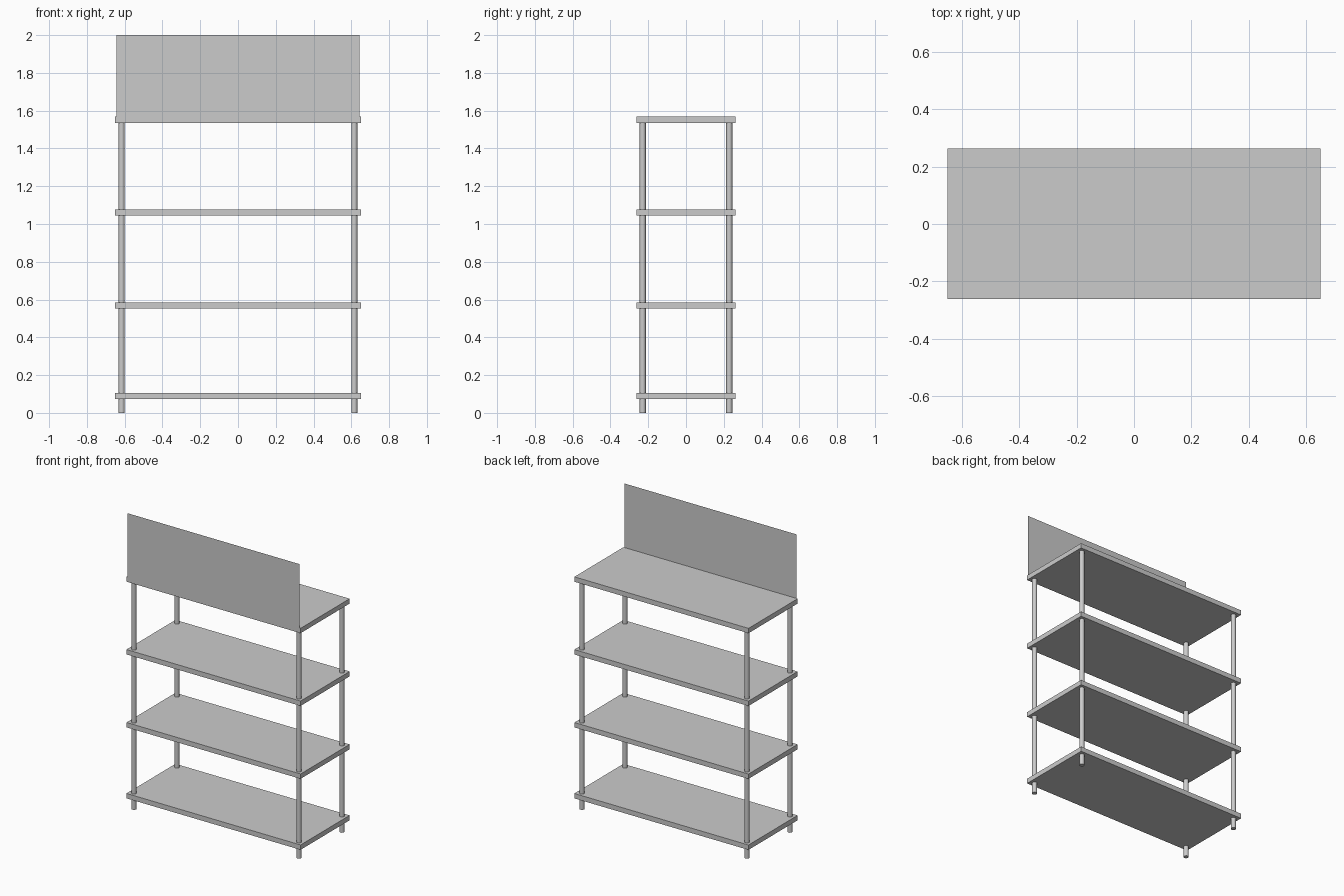
import bpy, math

if "Cube" in bpy.data.objects:
    bpy.data.objects.remove(bpy.data.objects["Cube"])

SHELF_X, SHELF_Y, THICK = 0.65, 0.262, 0.033
SHELF_Z = [0.09, 0.569, 1.061, 1.552]      # shelf centre heights
LEG_X, LEG_Y, LEG_R, LEG_TOP = 0.616, 0.229, 0.016, 1.545
PANEL_X, PANEL_BOTTOM, PANEL_TOP = 0.643, 1.536, 2.0


def add_shelf(name, z):
    bpy.ops.mesh.primitive_cube_add(size=1, location=(0, 0.0005, z))
    ob = bpy.context.object
    ob.name = name
    ob.scale = (2 * SHELF_X, 2 * SHELF_Y - 0.001, THICK)
    bpy.ops.object.transform_apply(location=False, rotation=False, scale=True)


def add_leg(name, x, y):
    bpy.ops.mesh.primitive_cylinder_add(vertices=24, radius=LEG_R, depth=LEG_TOP,
                                        location=(x, y, LEG_TOP / 2))
    bpy.context.object.name = name
    bpy.ops.object.shade_smooth_by_angle(angle=math.radians(35))


# Four flat shelves
for i, z in enumerate(SHELF_Z):
    add_shelf(f"shelf_{i + 1}", z)

# Four round corner legs running up to the top shelf
for side, x in (("left", -LEG_X), ("right", LEG_X)):
    for end, y in (("front", -LEG_Y), ("back", LEG_Y)):
        add_leg(f"{end}_{side}_leg", x, y)

# Thin sign panel standing on the front edge of the top shelf
bpy.ops.mesh.primitive_plane_add(
    size=1, location=(0, -SHELF_Y, (PANEL_BOTTOM + PANEL_TOP) / 2),
    rotation=(math.radians(90), 0, 0))
panel = bpy.context.object
panel.name = "header_panel"
panel.scale = (2 * PANEL_X, PANEL_TOP - PANEL_BOTTOM, 1)
bpy.ops.object.transform_apply(location=False, rotation=True, scale=True)
